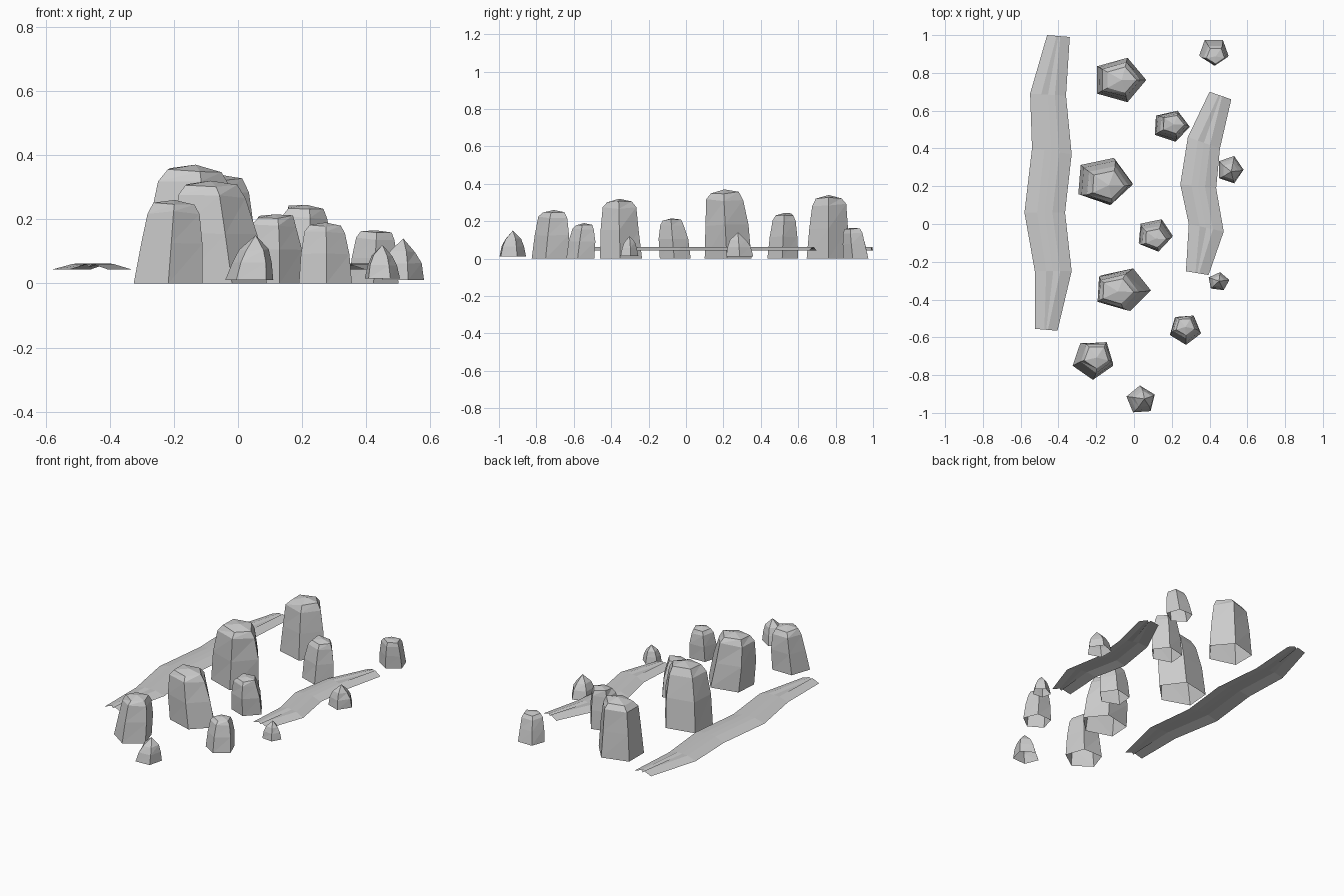
import bpy, bmesh, math, random

random.seed(4)
cube = bpy.data.objects.get("Cube")
if cube:
    bpy.data.objects.remove(cube, do_unlink=True)

stone = bpy.data.materials.new("stone grey")
stone.use_nodes = True
stone.diffuse_color = (0.6, 0.6, 0.6, 1)
stone.node_tree.nodes["Principled BSDF"].inputs["Base Color"].default_value = (0.6, 0.6, 0.6, 1)


def finish(bm, name):
    """Turn a bmesh into a flat shaded stone object."""
    bmesh.ops.recalc_face_normals(bm, faces=bm.faces[:])
    mesh = bpy.data.meshes.new(name)
    bm.to_mesh(mesh)
    bm.free()
    mesh.materials.append(stone)
    obj = bpy.data.objects.new(name, mesh)
    bpy.context.collection.objects.link(obj)
    return obj


def fitted_pentagon(phase):
    """Pentagon turned by phase degrees, stretched to fill the unit square."""
    angles = [math.radians(phase + 72 * i) for i in range(5)]
    axes = []
    for values in ([math.cos(a) for a in angles], [math.sin(a) for a in angles]):
        low, high = min(values), max(values)
        axes.append([2 * (v - low) / (high - low) - 1 for v in values])
    return list(zip(*axes))


# Ring profiles: fraction of height, fraction of radius
BLUNT = [(0, 1), (0.48, 0.92), (0.84, 0.77), (0.96, 0.6)]
POINTED = [(0, 1), (0.4, 0.85), (0.68, 0.6)]


def boulder(name, box, base, top, phase, lean=(0, 0), profile=BLUNT):
    """Tapered five sided rock, open underneath, over a footprint box."""
    x0, x1, y0, y1 = box
    cx, cy, rx, ry = (x0 + x1) / 2, (y0 + y1) / 2, (x1 - x0) / 2, (y1 - y0) / 2
    outline = fitted_pentagon(phase)
    bm = bmesh.new()
    rings = []
    for level, radius in profile:
        ring = []
        for px, py in outline:
            wobble = random.uniform(-0.05, 0.05) if level else 0
            r = radius * (1 + wobble)
            z = base + (top - base) * level * (1 + 0.6 * wobble)
            ring.append(bm.verts.new((cx + rx * px * r + lean[0] * level,
                                      cy + ry * py * r + lean[1] * level, z)))
        rings.append(ring)
    for low, high in zip(rings, rings[1:]):
        for i in range(5):
            j = (i + 1) % 5
            bm.faces.new((low[i], low[j], high[j]))
            bm.faces.new((low[i], high[j], high[i]))
    peak = bm.verts.new((cx + lean[0], cy + lean[1], top))
    for i in range(5):
        bm.faces.new((rings[-1][i], rings[-1][(i + 1) % 5], peak))
    return finish(bm, name)


def ridge(name, left, right):
    """Thin raised strip between two edge paths, pinched at both ends."""
    bm = bmesh.new()
    rows = []
    last = len(left) - 1
    for k, (a, b) in enumerate(zip(left, right)):
        end = k in (0, last)
        inner = 0.08 if end else 0.19
        row = []
        for t, z in ((0, 0.043), (0.5 - inner, 0.061), (0.5, 0.05 if end else 0.062),
                     (0.5 + inner, 0.061), (1, 0.043)):
            row.append(bm.verts.new((a[0] + (b[0] - a[0]) * t,
                                     a[1] + (b[1] - a[1]) * t, z)))
        rows.append(row)
    for r, s in zip(rows, rows[1:]):
        for i in range(4):
            bm.faces.new((r[i], s[i], s[i + 1], r[i + 1]))
    return finish(bm, name)


# Large standing rocks
boulder("large_rock_back", (-0.195, 0.065, 0.645, 0.88), 0, 0.34, 0)
boulder("large_rock_middle", (-0.295, -0.01, 0.1, 0.35), 0, 0.37, -4, (0.02, -0.02))
boulder("large_rock_front", (-0.18, 0.09, -0.46, -0.235), 0, 0.32, -3, (-0.04, -0.01))
boulder("large_rock_foremost", (-0.325, -0.11, -0.825, -0.63), 0, 0.26, -18, (0.02, 0.02))

# Medium rocks
boulder("medium_rock_front", (0.19, 0.355, -0.64, -0.49), 0, 0.19, -15, (0, 0.02))
boulder("medium_rock_middle", (0.025, 0.205, -0.14, 0.025), 0, 0.215, -5, (0, -0.02))
boulder("medium_rock_back", (0.11, 0.295, 0.435, 0.6), 0, 0.245, -3, (0.01, 0.01))
boulder("medium_rock_far", (0.345, 0.5, 0.84, 0.975), 0, 0.165, -18, (0.01, -0.02))

# Small pointed rocks
boulder("small_rock_front", (-0.04, 0.11, -0.997, -0.855), 0.01, 0.15, 22, (0.02, 0), POINTED)
boulder("small_rock_middle", (0.395, 0.505, -0.35, -0.255), 0.015, 0.12, 10, (0, 0), POINTED)
boulder("small_rock_back", (0.45, 0.58, 0.215, 0.36), 0.01, 0.14, 0, (0, -0.01), POINTED)

# Low ground ridges
ridge("long_ridge",
      [(-0.46, 1), (-0.55, 0.69), (-0.54, 0.4), (-0.58, 0.06), (-0.525, -0.25), (-0.525, -0.555)],
      [(-0.34, 0.99), (-0.36, 0.68), (-0.33, 0.37), (-0.365, 0.06), (-0.33, -0.25), (-0.405, -0.565)])
ridge("short_ridge",
      [(0.4, 0.7), (0.285, 0.46), (0.245, 0.21), (0.29, 0), (0.275, -0.25)],
      [(0.515, 0.66), (0.455, 0.4), (0.435, 0.19), (0.475, -0.04), (0.395, -0.27)])
